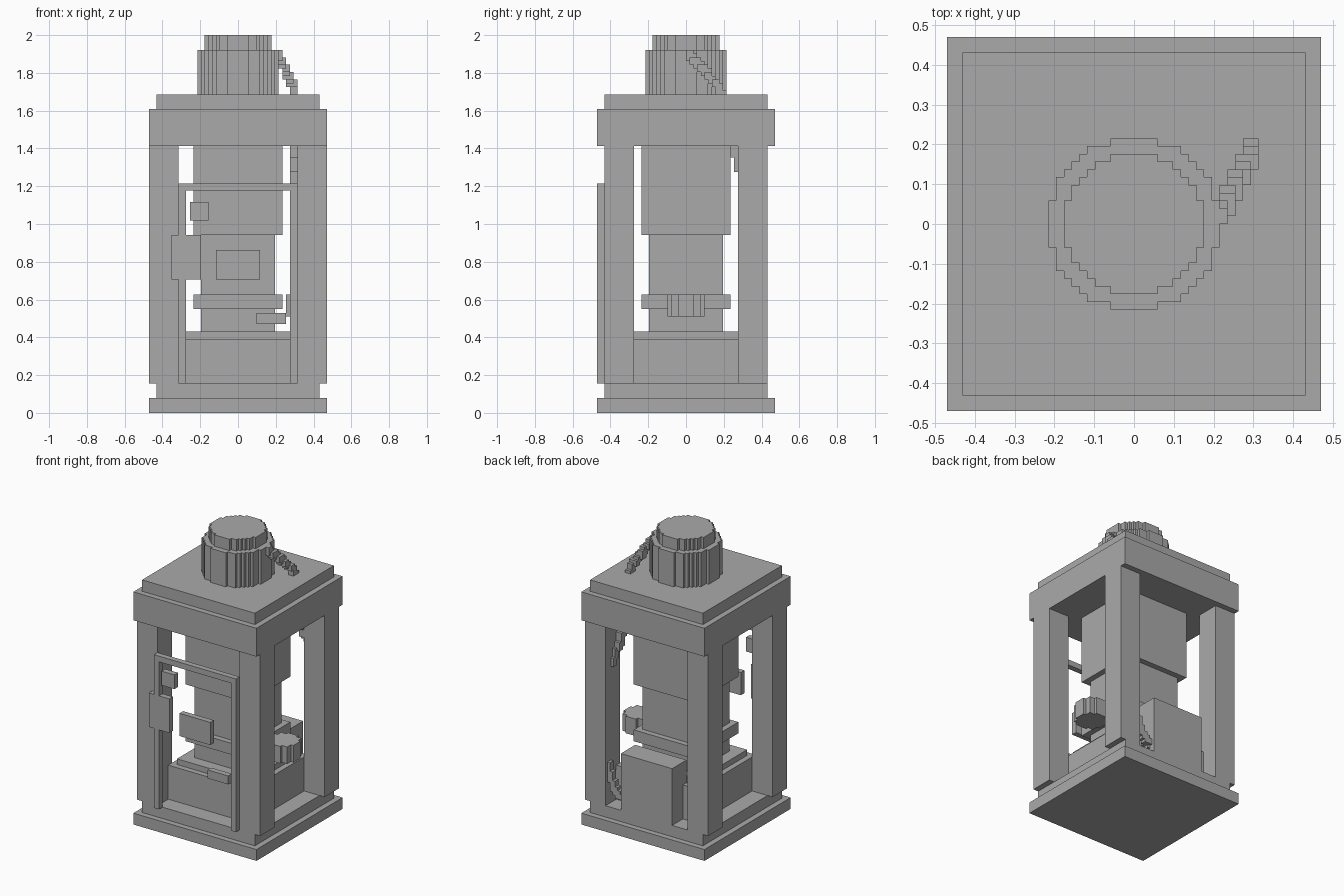
import bpy, bmesh
from mathutils import Vector

if "Cube" in bpy.data.objects:
    bpy.data.objects.remove(bpy.data.objects["Cube"])

H = 2 / 102  # block unit: everything sits on this grid

grey = bpy.data.materials.new("plain grey")
grey.diffuse_color = (0.4, 0.4, 0.4, 1)
grey.use_nodes = True
grey.node_tree.nodes["Principled BSDF"].inputs["Base Color"].default_value = grey.diffuse_color


def finish(name, bm):
    bmesh.ops.remove_doubles(bm, verts=bm.verts, dist=1e-5)
    bmesh.ops.recalc_face_normals(bm, faces=bm.faces)
    me = bpy.data.meshes.new(name)
    bm.to_mesh(me)
    bm.free()
    me.materials.append(grey)
    ob = bpy.data.objects.new(name, me)
    bpy.context.collection.objects.link(ob)
    return ob


def box(name, x0, x1, y0, y1, z0, z1):
    """Box given by its limits in block units."""
    bm = bmesh.new()
    bmesh.ops.create_cube(bm, size=1)
    for v in bm.verts:
        v.co = Vector((x0 if v.co.x < 0 else x1,
                       y0 if v.co.y < 0 else y1,
                       z0 if v.co.z < 0 else z1)) * H
    return finish(name, bm)


def block(name, r, z0, z1):
    """Centred square block of half width r."""
    return box(name, -r, r, -r, r, z0, z1)


def blocks(name, cells, z0=0, height=1):
    """Skin of a set of grid cells, outer faces only."""
    bm = bmesh.new()
    for c in cells:
        for axis in range(3):
            for side in (0, 1):
                n = list(c)
                n[axis] += 1 if side else -1
                if tuple(n) in cells:
                    continue
                u, w = (axis + 1) % 3, (axis + 2) % 3
                vs = []
                for du, dw in ((0, 0), (1, 0), (1, 1), (0, 1)):
                    p = list(c)
                    p[axis] += side
                    p[u] += du
                    p[w] += dw
                    vs.append(bm.verts.new((p[0] * H, p[1] * H, (z0 + p[2] * height) * H)))
                bm.faces.new(vs if side else vs[::-1])
    return finish(name, bm)


def disc(name, cx, r, z0, z1):
    """Upright stepped cylinder."""
    cells = {(cx + i, j, 0) for i in range(-r, r) for j in range(-r, r)
             if (i + .5) ** 2 + (j + .5) ** 2 <= r * r}
    return blocks(name, cells, z0, z1 - z0)


# base and roof
block("base_plate", 24, 0, 4)
block("base_step", 22, 4, 8)
block("roof_slab", 24, 72, 82)
block("roof_step", 22, 82, 86)

# four corner posts
for sx, side in ((-1, "left"), (1, "right")):
    for sy, end in ((-1, "front"), (1, "back")):
        xs = sorted((sx * 16, sx * 24))
        ys = sorted((sy * 14, sy * 22))
        box(f"{end}_{side}_post", *xs, *ys, 8, 72)

# top cap
disc("cap", 0, 11, 86, 98)
disc("cap_top", 0, 9, 98, 102)

# inner column
block("bottom_block", 16, 8, 20)
block("bottom_lid", 14, 20, 22)
block("column", 10, 22, 48)
block("column_band", 12, 28, 32)
block("column_head", 12, 48, 72)
disc("side_knob", 18, 5, 26, 32)
box("back_box", -10, 10, 14, 22, 8, 28)

# door frame and the plates on it
box("door_left_bar", -16, -14, -24, -22, 8, 60)
box("door_right_bar", 14, 16, -24, -22, 8, 60)
box("door_top_bar", -16, 16, -24, -22, 60, 62)
box("door_latch", -18, -10, -24, -22, 36, 48)
box("door_label", -6, 6, -24, -22, 36, 44)
box("door_badge", -13, -8, -24, -22, 52, 57)
box("door_tag", 5, 13, -24, -22, 24, 27)

# stepped cable from the cap, through the roof and down to the back box
path = [Vector(p) / H for p in (
    (.21, .01, 1.91), (.25, .09, 1.82), (.30, .18, 1.72), (.29, .25, 1.42),
    (.295, .30, 1.25), (.33, .37, 1.08), (.36, .40, .70),
    (.32, .40, .42), (.27, .39, .28), (.20, .38, .22))]
cable = set()
for a, b in zip(path, path[1:]):
    steps = int((b - a).length * 2) + 1
    for s in range(steps + 1):
        p = a.lerp(b, s / steps)
        x, y, z = (round(q) for q in p)
        cable |= {(x + i, y + j, z + k) for i in (-1, 0) for j in (-1, 0) for k in (-1, 0)}
blocks("cable", cable)
